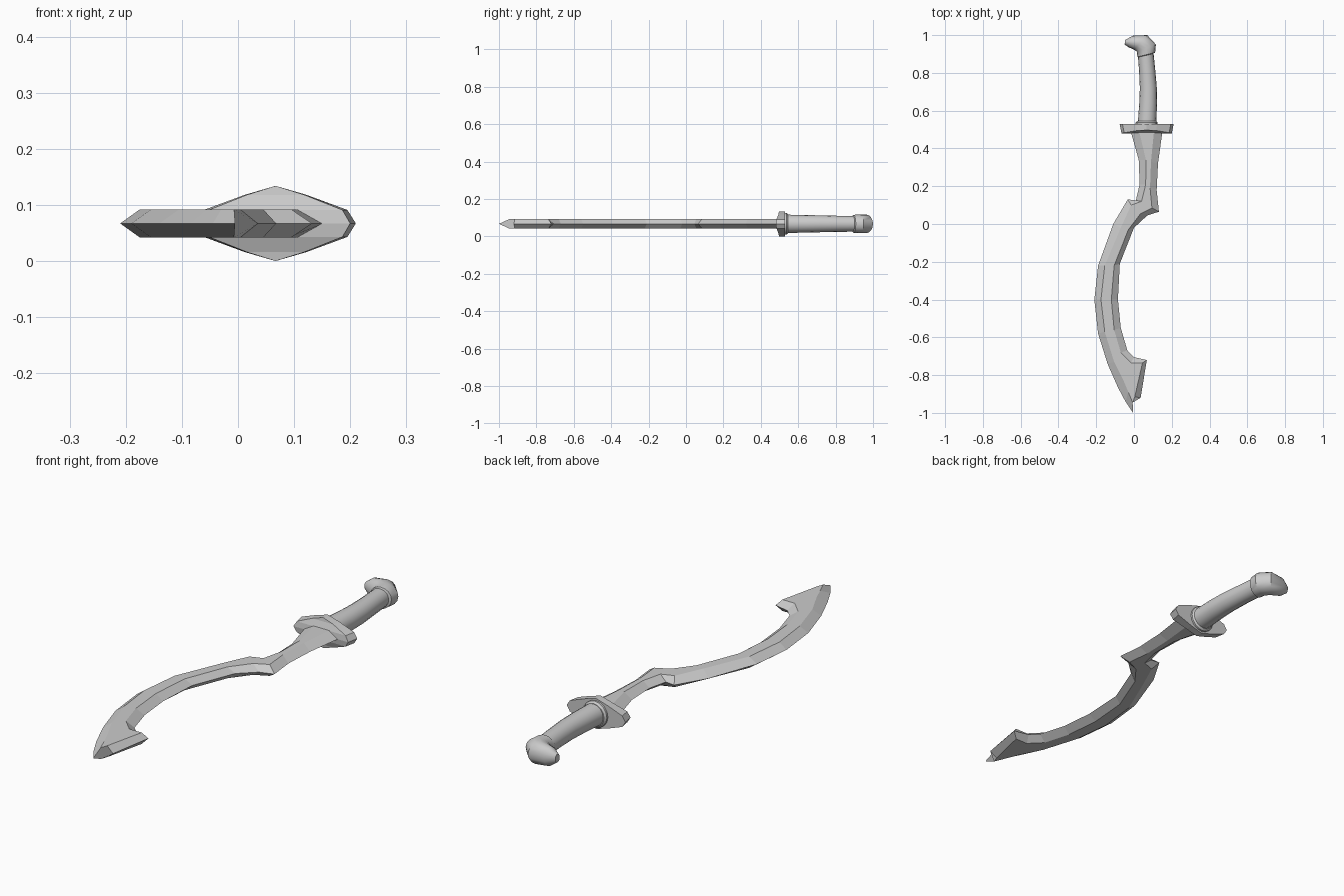
import bpy
import bmesh
import math

cube = bpy.data.objects.get("Cube")
if cube:
    bpy.data.objects.remove(cube, do_unlink=True)

MID = 0.067  # height of the central plane

steel = bpy.data.materials.new("plain grey metal")
steel.use_nodes = True
GREY = (0.6, 0.6, 0.6, 1)
steel.diffuse_color = GREY
steel.node_tree.nodes["Principled BSDF"].inputs["Base Color"].default_value = GREY


def make_object(name, bm, smooth=False):
    bmesh.ops.recalc_face_normals(bm, faces=bm.faces)
    mesh = bpy.data.meshes.new(name)
    bm.to_mesh(mesh)
    bm.free()
    mesh.materials.append(steel)
    obj = bpy.data.objects.new(name, mesh)
    bpy.context.collection.objects.link(obj)
    if smooth:
        bpy.ops.object.select_all(action="DESELECT")
        obj.select_set(True)
        bpy.context.view_layer.objects.active = obj
        bpy.ops.object.shade_smooth_by_angle(angle=math.radians(40))
    return obj


def loft(name, loops, smooth=False):
    """Skin a row of closed loops and cap both ends."""
    bm = bmesh.new()
    rows = [[bm.verts.new(p) for p in loop] for loop in loops]
    count = len(rows[0])
    for a, b in zip(rows, rows[1:]):
        for i in range(count):
            j = (i + 1) % count
            bm.faces.new((a[i], a[j], b[j], b[i]))
    bm.faces.new(rows[0])
    bm.faces.new(rows[-1])
    return make_object(name, bm, smooth)


def ring(left, right, half_height, sides=16):
    """Ellipse spanning two points of the central plane."""
    (lx, ly), (rx, ry) = left, right
    loop = []
    for i in range(sides):
        angle = math.tau * i / sides
        t = (1 + math.cos(angle)) / 2
        loop.append((lx + (rx - lx) * t, ly + (ry - ly) * t,
                     MID + half_height * math.sin(angle)))
    return loop


def straight_ring(x, y, radius):
    return ring((x - radius, y), (x + radius, y), radius)


# Blade: each station is outer edge, outer ridge, inner ridge, inner edge
stations = [
    ((-.02, .5), (.025, .5), (.107, .5), (.152, .5)),
    ((.025, .34), (.063, .34), (.09, .33), (.127, .32)),
    ((.03, .21), (.062, .21), (.085, .19), (.12, .18)),
    ((.01, .125), (.04, .12), (.095, .085), (.132, .065)),
    ((-.033, .13), (-.015, .1), (.035, .055), (.07, .045)),
    ((-.11, 0), (-.07, -.02), (-.03, -.03), (0, -.02)),
    ((-.19, -.22), (-.155, -.22), (-.105, -.22), (-.075, -.21)),
    ((-.21, -.4), (-.175, -.4), (-.12, -.4), (-.085, -.4)),
    ((-.19, -.58), (-.155, -.57), (-.105, -.56), (-.07, -.55)),
    ((-.14, -.74), (-.105, -.73), (-.07, -.68), (-.035, -.67)),
    ((-.085, -.865), (-.055, -.83), (-.015, -.735), (0, -.705)),
    ((-.045, -.94), (-.03, -.89), (.045, -.735), (.068, -.72)),
    ((-.005, -1), (-.007, -.945), (.004, -.915), (.035, -.92)),
]
HALF = 0.025
sections = []
for outer, ridge_a, ridge_b, inner in stations:
    sections.append([(*outer, MID),
                     (*ridge_a, MID + HALF), (*ridge_b, MID + HALF),
                     (*inner, MID),
                     (*ridge_b, MID - HALF), (*ridge_a, MID - HALF)])
loft("blade", sections)

# Guard: pointed oval plate whose ends flare towards the blade
quarter = [(0, .067), (.055, .051), (.128, .024), (.143, 0)]
half = quarter + [(x, -z) for x, z in quarter[-2::-1]]
outline = half + [(-x, z) for x, z in half[-2:0:-1]]
back = [(MID + x, .53, MID + z) for x, z in outline]
front = [(MID + x * .93, .497 - .017 * (abs(x) / .143) ** 2, MID + z)
         for x, z in outline]
bm = bmesh.new()
f = [bm.verts.new(p) for p in front]
b = [bm.verts.new(p) for p in back]
n = len(outline)
for i in range(n):
    j = (i + 1) % n
    bm.faces.new((f[i], f[j], b[j], b[i]))
for side in (f, b):
    for i in range(n // 2):
        # Strips joining mirrored points across the plate
        quad = [side[i], side[i + 1], side[-i - 1], side[-i]]
        unique = list(dict.fromkeys(quad))
        if len(unique) > 2:
            bm.faces.new(unique)
make_object("guard", bm)

# Grip and collar
loft("collar", [straight_ring(.067, y, r) for y, r in
                ((.525, .058), (.538, .058), (.546, .05))], True)
loft("grip", [straight_ring(x, y, r) for x, y, r in
              ((.069, .53, .049), (.075, .64, .047), (.076, .72, .045),
               (.07, .81, .043), (.062, .9, .042))], True)

# Hooked pommel, bent towards the outer side of the blade
loft("pommel", [
    ring((.022, .882), (.106, .903), .042),
    ring((.018, .885), (.112, .908), .048),
    ring((.015, .913), (.116, .95), .05),
    ring((0, .923), (.07, 1), .05),
    ring((-.027, .935), (-.005, .997), .041),
    ring((-.05, .95), (-.046, .975), .018),
], True)
